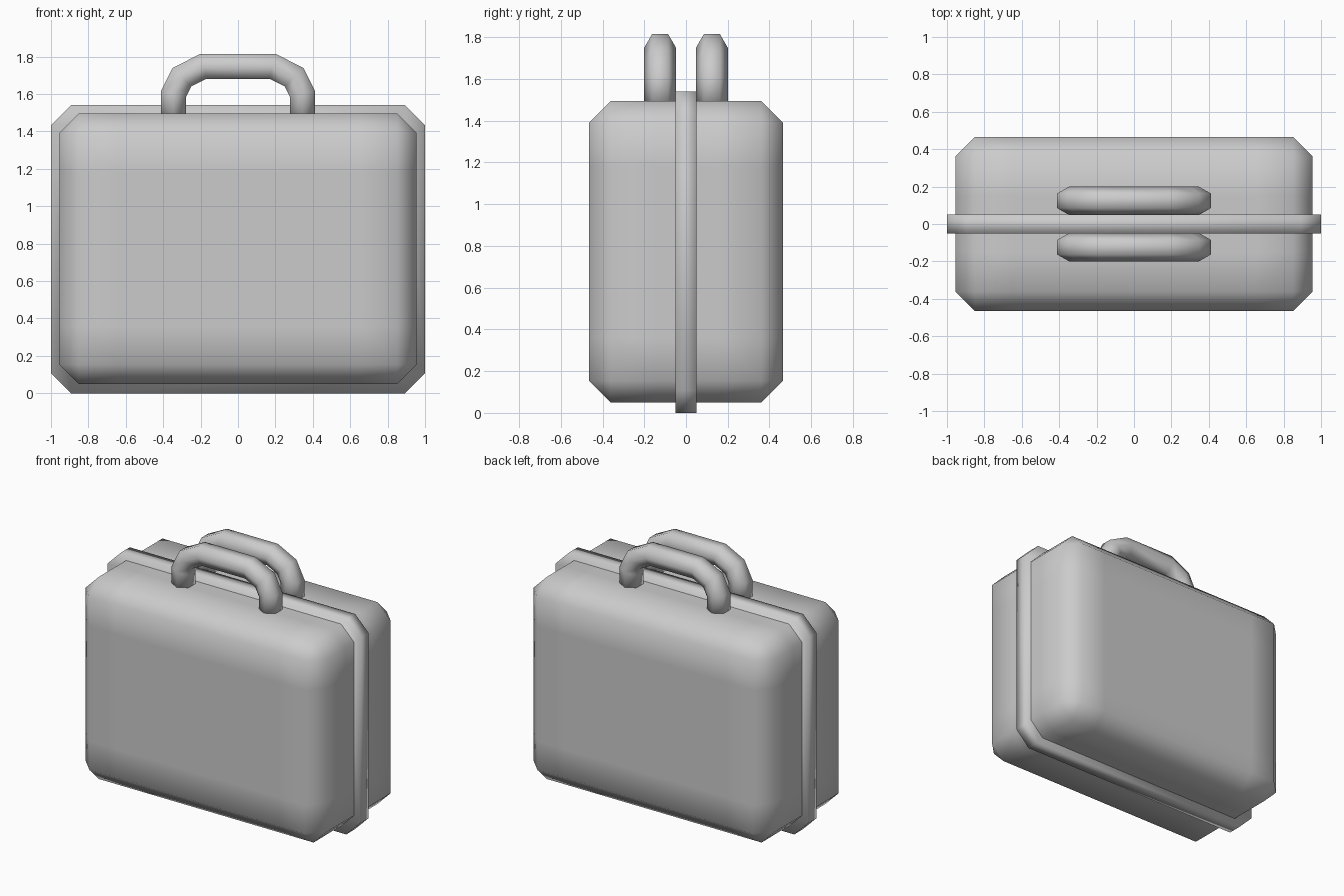
import bpy
import bmesh
from math import cos, sin, radians
from mathutils import Vector

if "Cube" in bpy.data.objects:
    bpy.data.objects.remove(bpy.data.objects["Cube"], do_unlink=True)

grey = bpy.data.materials.new("plain_grey")
grey.use_nodes = True
grey.diffuse_color = (0.6, 0.6, 0.6, 1)
grey.node_tree.nodes["Principled BSDF"].inputs["Base Color"].default_value = (0.6, 0.6, 0.6, 1)


def finish(name, bm):
    """Turn a bmesh into a smooth shaded grey object."""
    bmesh.ops.recalc_face_normals(bm, faces=bm.faces[:])
    for face in bm.faces:
        face.smooth = True
    mesh = bpy.data.meshes.new(name)
    bm.to_mesh(mesh)
    bm.free()
    mesh.materials.append(grey)
    obj = bpy.data.objects.new(name, mesh)
    bpy.context.collection.objects.link(obj)
    return obj


def box(low, high):
    bm = bmesh.new()
    bmesh.ops.create_cube(bm, size=1)
    low, high = Vector(low), Vector(high)
    for v in bm.verts:
        v.co = (low + high) / 2 + v.co * (high - low)
    return bm


def chamfer(bm, edges, width):
    bmesh.ops.bevel(bm, geom=edges, offset=width, segments=1,
                    profile=0.5, affect='EDGES')


# Case body: chamfered box with loops that keep the big faces flat
bm = box((-0.955, -0.465, 0.05), (0.955, 0.465, 1.495))
chamfer(bm, bm.edges[:], 0.104)
for axis, cuts in (((1, 0, 0), (-0.65, 0.65)),
                   ((0, 1, 0), (-0.15, 0.15)),
                   ((0, 0, 1), (0.36, 1.18))):
    for cut in cuts:
        bmesh.ops.bisect_plane(bm, geom=bm.verts[:] + bm.edges[:] + bm.faces[:],
                               plane_co=Vector(axis) * cut, plane_no=axis)
finish("case_body", bm)

# Raised band around the seam, with its four corners cut
bm = box((-1, -0.05, 0), (1, 0.05, 1.54))
corners = [e for e in bm.edges
           if abs(e.verts[0].co.y - e.verts[1].co.y) > 0.05]
chamfer(bm, corners, 0.108)
finish("seam_band", bm)

# Handles: six-sided tubes along an angular arch, one on each half
right_side = [(-0.345, 1.46), (-0.345, 1.6), (-0.3, 1.69), (-0.185, 1.748)]
path = [Vector(p) for p in right_side]
path += [Vector((-p.x, p.y)) for p in reversed(path)]
RADIUS = 0.077


def handle(name, y):
    bm = bmesh.new()
    rings = []
    for i, p in enumerate(path):
        before = (p - path[i - 1]).normalized() if i else None
        after = (path[i + 1] - p).normalized() if i < len(path) - 1 else None
        before, after = before or after, after or before
        along = (before + after).normalized()
        normal = Vector((-along.y, along.x)) / along.dot(after)
        ring = []
        for k in range(6):
            a = radians(60 * k)
            q = p + normal * RADIUS * sin(a)
            ring.append(bm.verts.new((q.x, y + RADIUS * cos(a), q.y)))
        rings.append(ring)
    for r, s in zip(rings, rings[1:]):
        for k in range(6):
            n = (k + 1) % 6
            bm.faces.new((r[k], r[n], s[n], s[k]))
    bm.faces.new(rings[0])
    bm.faces.new(rings[-1])
    finish(name, bm)


handle("front_handle", -0.124)
handle("back_handle", 0.124)
